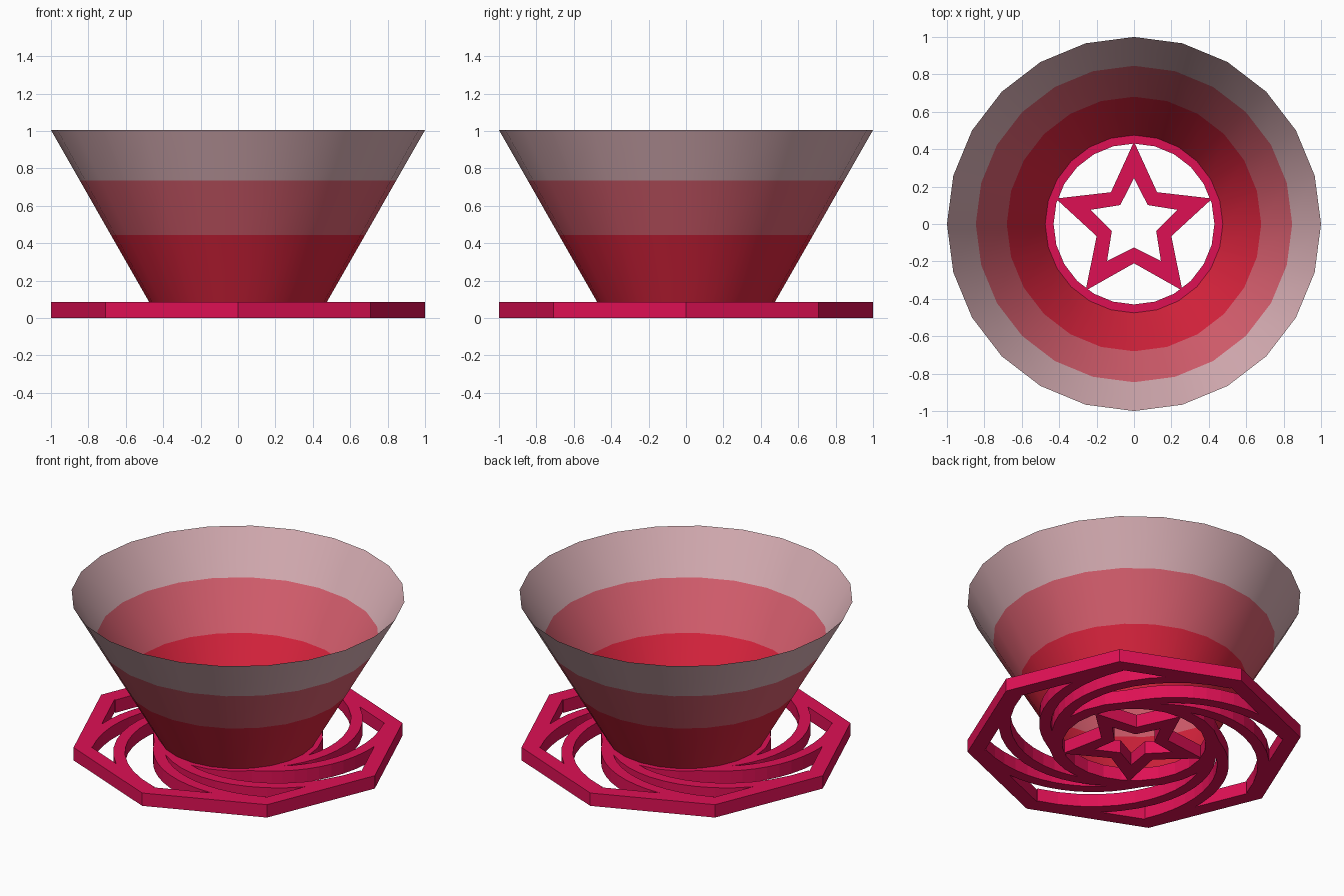
import bpy, bmesh, math
from math import sin, cos, pi, radians

if "Cube" in bpy.data.objects:
    bpy.data.objects.remove(bpy.data.objects["Cube"])

H = 0.085  # thickness of the base


def material(name, rgb):
    m = bpy.data.materials.new(name)
    lin = [(c / 255 / 12.92) if c / 255 <= 0.04045 else ((c / 255 + 0.055) / 1.055) ** 2.4 for c in rgb]
    m.diffuse_color = (*lin, 1)
    m.use_nodes = True
    m.node_tree.nodes["Principled BSDF"].inputs["Base Color"].default_value = m.diffuse_color
    return m


base_mat = material("raspberry", (222, 16, 84))
bands = [material("deep red", (220, 36, 62)),
         material("rose", (218, 96, 112)),
         material("pale pink", (218, 176, 182))]


def polar(r, a):
    return (r * cos(a), r * sin(a))


def strip(name, outer, inner, closed=True):
    """Flat bar of height H between two matching outlines."""
    bm = bmesh.new()
    n = len(outer)
    rows = [[bm.verts.new((x, y, z)) for x, y in pts]
            for pts, z in ((outer, 0), (outer, H), (inner, H), (inner, 0))]
    for i in range(n if closed else n - 1):
        j = (i + 1) % n
        for k in range(4):
            a, b = rows[k], rows[(k + 1) % 4]
            bm.faces.new((a[i], a[j], b[j], b[i]))
    if not closed:
        for i in (0, n - 1):
            bm.faces.new([r[i] for r in rows])
    bmesh.ops.recalc_face_normals(bm, faces=bm.faces)
    me = bpy.data.meshes.new(name)
    bm.to_mesh(me)
    bm.free()
    me.materials.append(base_mat)
    ob = bpy.data.objects.new(name, me)
    bpy.context.collection.objects.link(ob)
    return ob


def polygon(r, n):
    return [polar(r, 2 * pi * i / n) for i in range(n)]


def star(tip, notch):
    return [polar(notch if i % 2 else tip, pi / 2 + i * pi / 5) for i in range(10)]


# Base: octagonal rim, round ring and centre star
strip("octagon_rim", polygon(1.0, 8), polygon(0.9, 8))
strip("inner_ring", polygon(0.51, 24), polygon(0.43, 24))
strip("star", star(0.44, 0.21), star(0.245, 0.125))


# Swirl arms: pairs of spirals leaving the ring and ending at the rim corners
def arm(name, start, sweep, width=0.07, n=14):
    def path(t):
        return polar(0.475 + 0.445 * t ** 1.25, radians(start + sweep * t))
    left, right = [], []
    for i in range(n + 1):
        t = i / n
        x, y = path(t)
        x0, y0 = path(max(t - 0.01, 0))
        x1, y1 = path(min(t + 0.01, 1))
        d = math.hypot(x1 - x0, y1 - y0)
        ox, oy = (y1 - y0) / d * width / 2, -(x1 - x0) / d * width / 2
        left.append((x + ox, y + oy))
        right.append((x - ox, y - oy))
    strip(name, left, right, closed=False)


for k in range(4):
    arm(f"long_swirl_arm_{k + 1}", 65 + 90 * k, 115)
    arm(f"short_swirl_arm_{k + 1}", 45 + 90 * k, 90)

# Bowl: open thin cone in three colour bands
levels = [H, 0.445, 0.735, 1.005]
bm = bmesh.new()
rings = []
for z in levels:
    r = 0.475 + 0.525 * (z - H) / (levels[-1] - H)
    rings.append([bm.verts.new((x, y, z)) for x, y in polygon(r, 24)])
for b in range(3):
    for i in range(24):
        j = (i + 1) % 24
        f = bm.faces.new((rings[b][i], rings[b][j], rings[b + 1][j], rings[b + 1][i]))
        f.material_index = b
        f.smooth = True
me = bpy.data.meshes.new("bowl")
bm.to_mesh(me)
bm.free()
for m in bands:
    me.materials.append(m)
bpy.context.collection.objects.link(bpy.data.objects.new("bowl", me))
